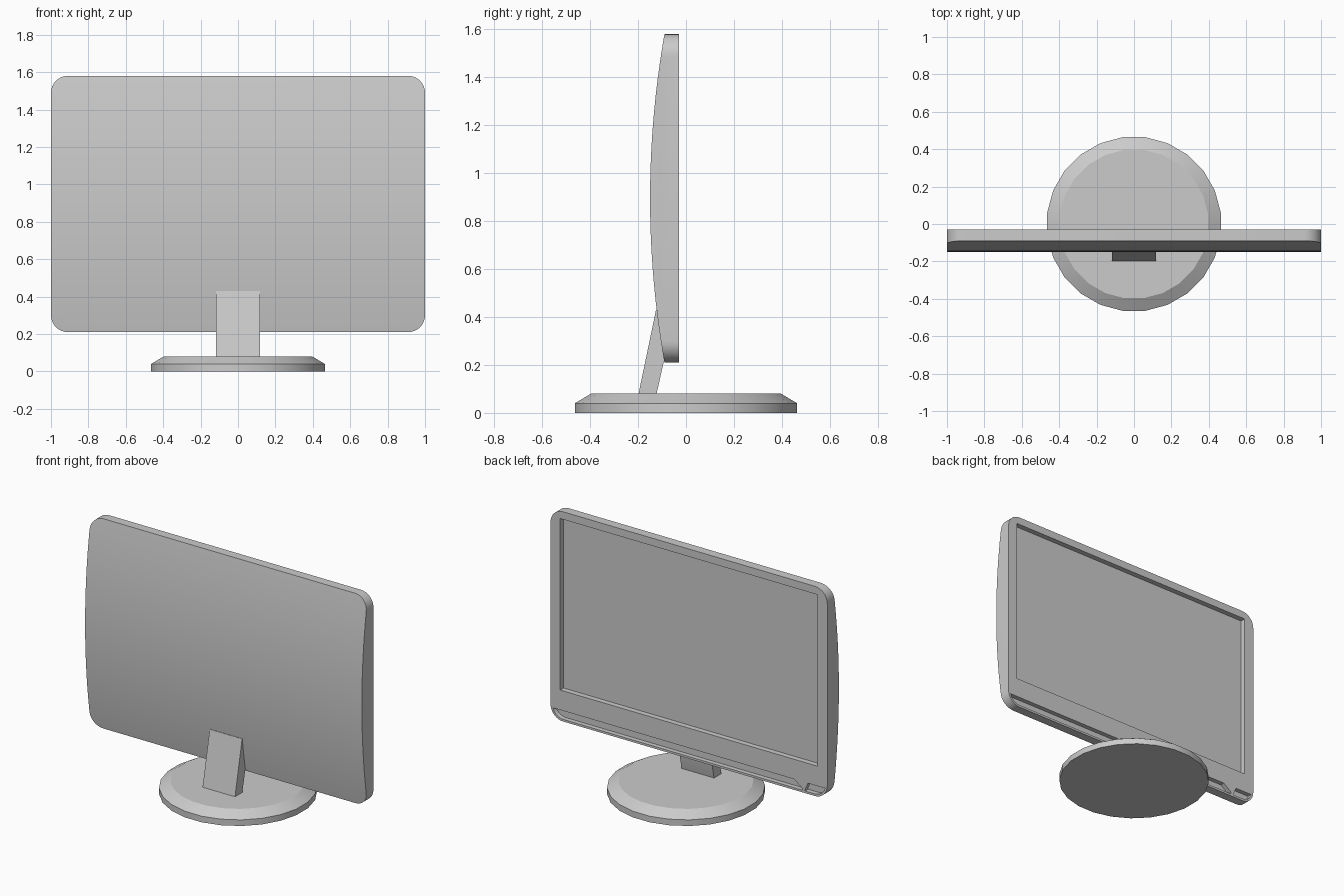
import bpy, bmesh, math

cube = bpy.data.objects.get("Cube")
if cube:
    bpy.data.objects.remove(cube, do_unlink=True)

grey = bpy.data.materials.new("light_grey_plastic")
grey.use_nodes = True
grey.diffuse_color = (0.6, 0.6, 0.6, 1)
for node in grey.node_tree.nodes:
    if node.type == 'BSDF_PRINCIPLED':
        node.inputs["Base Color"].default_value = grey.diffuse_color

BOTTOM, TOP, FACE_Y = 0.21, 1.58, -0.03
MID, HALF = (BOTTOM + TOP) / 2, (TOP - BOTTOM) / 2


def add_object(name, bm):
    bmesh.ops.recalc_face_normals(bm, faces=bm.faces)
    mesh = bpy.data.meshes.new(name)
    bm.to_mesh(mesh)
    bm.free()
    mesh.materials.append(grey)
    obj = bpy.data.objects.new(name, mesh)
    bpy.context.collection.objects.link(obj)
    return obj


def prism(name, points, axis, start, end):
    """Extrude a profile: (x, z) points along y, or (y, z) points along x."""
    def place(p, d):
        return (d, p[0], p[1]) if axis == 'x' else (p[0], d, p[1])
    bm = bmesh.new()
    rings = [[bm.verts.new(place(p, d)) for p in points] for d in (start, end)]
    for ring in rings:
        bm.faces.new(ring)
    n = len(points)
    for i in range(n):
        j = (i + 1) % n
        bm.faces.new((rings[0][i], rings[0][j], rings[1][j], rings[1][i]))
    return add_object(name, bm)


def activate(obj):
    bpy.ops.object.select_all(action='DESELECT')
    obj.select_set(True)
    bpy.context.view_layer.objects.active = obj


def combine(obj, tool, operation):
    """Apply a boolean and discard the tool."""
    activate(obj)
    mod = obj.modifiers.new("cut", 'BOOLEAN')
    mod.operation, mod.object, mod.solver = operation, tool, 'EXACT'
    bpy.ops.object.modifier_apply(modifier=mod.name)
    bpy.data.objects.remove(tool, do_unlink=True)


def rounded_rect(inset, radius=0.09, steps=8):
    r = radius - inset
    points = []
    for q, (sx, sz) in enumerate([(1, 1), (-1, 1), (-1, -1), (1, -1)]):
        for i in range(steps + 1):
            a = math.pi / 2 * (q + i / steps)
            points.append((sx * (1 - radius) + r * math.cos(a),
                           MID + sz * (HALF - radius) + r * math.sin(a)))
    return points


# Display housing: rounded slab with a bowed rear shell
housing = prism("display_housing", rounded_rect(0), 'y', -0.3, FACE_Y)
bow = []
for i in range(21):
    u = -1.05 + 2.1 * i / 20
    bow.append((-0.15 + 0.06 * u * u, MID + HALF * u))
bow += [(0.1, bow[-1][1]), (0.1, bow[0][1])]
combine(housing, prism("bow_tool", bow, 'x', -1.2, 1.2), 'INTERSECT')

# Recessed screen
screen = [(-0.93, 0.41), (0.93, 0.41), (0.93, 1.53), (-0.93, 1.53)]
combine(housing, prism("screen_tool", screen, 'y', FACE_Y - 0.035, 0.1), 'DIFFERENCE')

# Groove along the lower bezel, broken by a small tapered tab
long_groove = [(1.1, 0.1), (1.1, 0.28), (-0.76, 0.28), (-0.82, 0.235), (-0.82, 0.1)]
short_groove = [(-0.84, 0.1), (-0.84, 0.235), (-0.86, 0.28), (-1.1, 0.28), (-1.1, 0.1)]
for band in (long_groove, short_groove):
    tool = prism("groove_tool", rounded_rect(0.014), 'y', FACE_Y - 0.03, 0.1)
    combine(tool, prism("band_tool", band, 'y', -0.5, 0.5), 'INTERSECT')
    combine(housing, tool, 'DIFFERENCE')

# Slanted neck, running up into the rear shell
neck = prism("stand_neck", [(-0.2, 0.07), (-0.125, 0.43), (-0.1, 0.43),
                            (-0.08, 0.27), (-0.125, 0.07)], 'x', -0.117, 0.117)

# Round base with a sloped upper rim
bm = bmesh.new()
SIDES = 24
rings = []
for radius, z in ((0.468, 0), (0.468, 0.04), (0.4, 0.08)):
    ring = []
    for i in range(SIDES):
        a = 2 * math.pi * (i + 0.5) / SIDES
        ring.append(bm.verts.new((radius * math.cos(a), radius * math.sin(a), z)))
    rings.append(ring)
for low, high in zip(rings, rings[1:]):
    for i in range(SIDES):
        j = (i + 1) % SIDES
        bm.faces.new((low[i], low[j], high[j], high[i]))
bm.faces.new(rings[0])
bm.faces.new(rings[-1])
base = add_object("stand_base", bm)

for obj in (housing, neck, base):
    activate(obj)
    bpy.ops.object.shade_smooth_by_angle(angle=math.radians(28))
